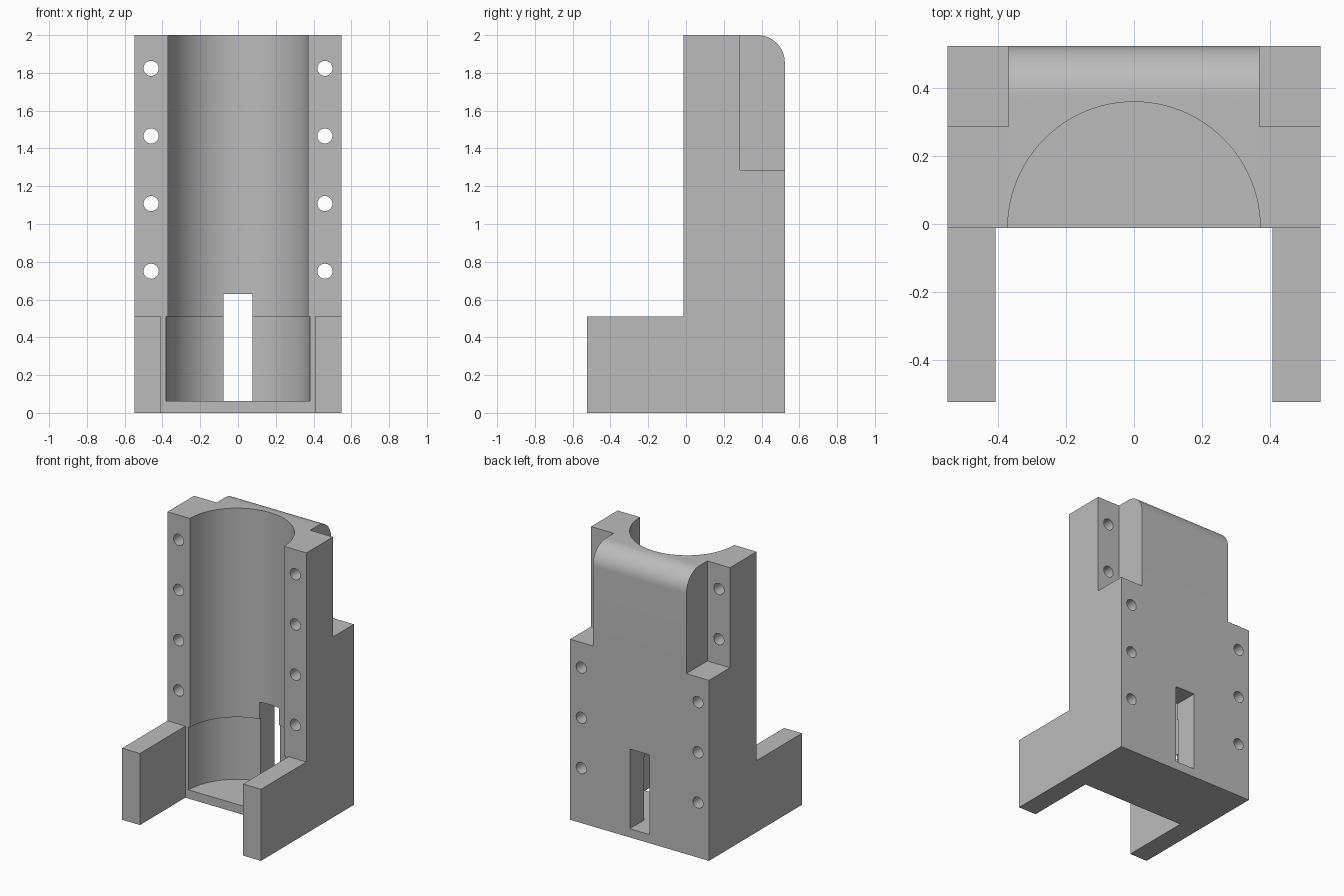
import bpy, bmesh, math
from mathutils import Matrix, Vector

cube = bpy.data.objects.get("Cube")
if cube:
    bpy.data.objects.remove(cube, do_unlink=True)

grey = bpy.data.materials.new("plain grey")
grey.use_nodes = True
COLOUR = (0.5, 0.5, 0.5, 1)
grey.diffuse_color = COLOUR
grey.node_tree.nodes["Principled BSDF"].inputs["Base Color"].default_value = COLOUR

W, D, FACE = 0.548, 0.523, -0.012   # half width, half depth, front face of the block
ARM_TOP, BORE = 0.51, 0.371


def finish(name, bm):
    bmesh.ops.recalc_face_normals(bm, faces=bm.faces)
    mesh = bpy.data.meshes.new(name)
    bm.to_mesh(mesh)
    bm.free()
    mesh.materials.append(grey)
    ob = bpy.data.objects.new(name, mesh)
    bpy.context.collection.objects.link(ob)
    return ob


def box(name, lo, hi):
    lo, hi = Vector(lo), Vector(hi)
    bm = bmesh.new()
    bmesh.ops.create_cube(bm, size=1, matrix=Matrix.Translation((lo + hi) / 2)
                          @ Matrix.Diagonal((*(hi - lo), 1)))
    return finish(name, bm)


def cylinder(name, start, end, radius, sides):
    start, end = Vector(start), Vector(end)
    axis = end - start
    turn = axis.to_track_quat('Z', 'Y').to_matrix().to_4x4()
    bm = bmesh.new()
    bmesh.ops.create_cone(bm, cap_ends=True, segments=sides, radius1=radius, radius2=radius,
                          depth=axis.length, matrix=Matrix.Translation((start + end) / 2) @ turn)
    return finish(name, bm)


# Body: L-shaped side profile with a rounded top back edge, extruded across the width
R = 0.145
profile = [(-D, 0), (D, 0)]
for i in range(17):
    a = math.pi / 2 * i / 16
    profile.append((D - R + R * math.cos(a), 2 - R + R * math.sin(a)))
profile += [(FACE, 2), (FACE, ARM_TOP), (-D, ARM_TOP)]
bm = bmesh.new()
side = bm.faces.new([bm.verts.new((-W, y, z)) for y, z in profile])
ext = bmesh.ops.extrude_face_region(bm, geom=[side])
bmesh.ops.translate(bm, vec=(2 * W, 0, 0),
                    verts=[v for v in ext["geom"] if isinstance(v, bmesh.types.BMVert)])
body = finish("bracket_body", bm)

# Cutters: gap between the arms, stepped bore and rear slot
cutters = [
    box("arm_gap_cutter", (-0.407, -1, -0.1), (0.407, FACE, 1)),
    cylinder("bore_cutter", (0, FACE, 0.3), (0, FACE, 2.1), BORE, 96),
    cylinder("bore_seat_cutter", (0, FACE, 0.062), (0, FACE, ARM_TOP), 0.381, 96),
    box("slot_cutter", (-0.077, 0.1, 0.062), (0.077, 1, 0.63)),
]
# Upper rear notches and screw holes on both sides
for s, tag in ((1, "left"), (-1, "right")):
    x1, x2 = sorted((s * 0.369, s * 0.7))
    cutters.append(box(tag + "_notch_cutter", (x1, 0.287, 1.287), (x2, 1, 2.1)))
    for i in range(5):
        z = 0.392 + 0.358 * i
        front = FACE if i == 0 else -0.2   # the lowest hole stops behind the arm
        cutters.append(cylinder(f"{tag}_hole_cutter_{i}", (s * 0.46, front, z),
                                (s * 0.46, 0.7, z), 0.04, 32))

bpy.context.view_layer.objects.active = body
for c in cutters:
    c.hide_render = True
    mod = body.modifiers.new(c.name, 'BOOLEAN')
    mod.operation, mod.solver, mod.object = 'DIFFERENCE', 'EXACT', c
    bpy.ops.object.modifier_apply(modifier=mod.name)
    bpy.data.objects.remove(c, do_unlink=True)

# Smooth curved walls, keep the machined edges sharp
for o in bpy.context.selected_objects:
    o.select_set(False)
body.select_set(True)
bpy.ops.object.shade_smooth_by_angle(angle=math.radians(30))
